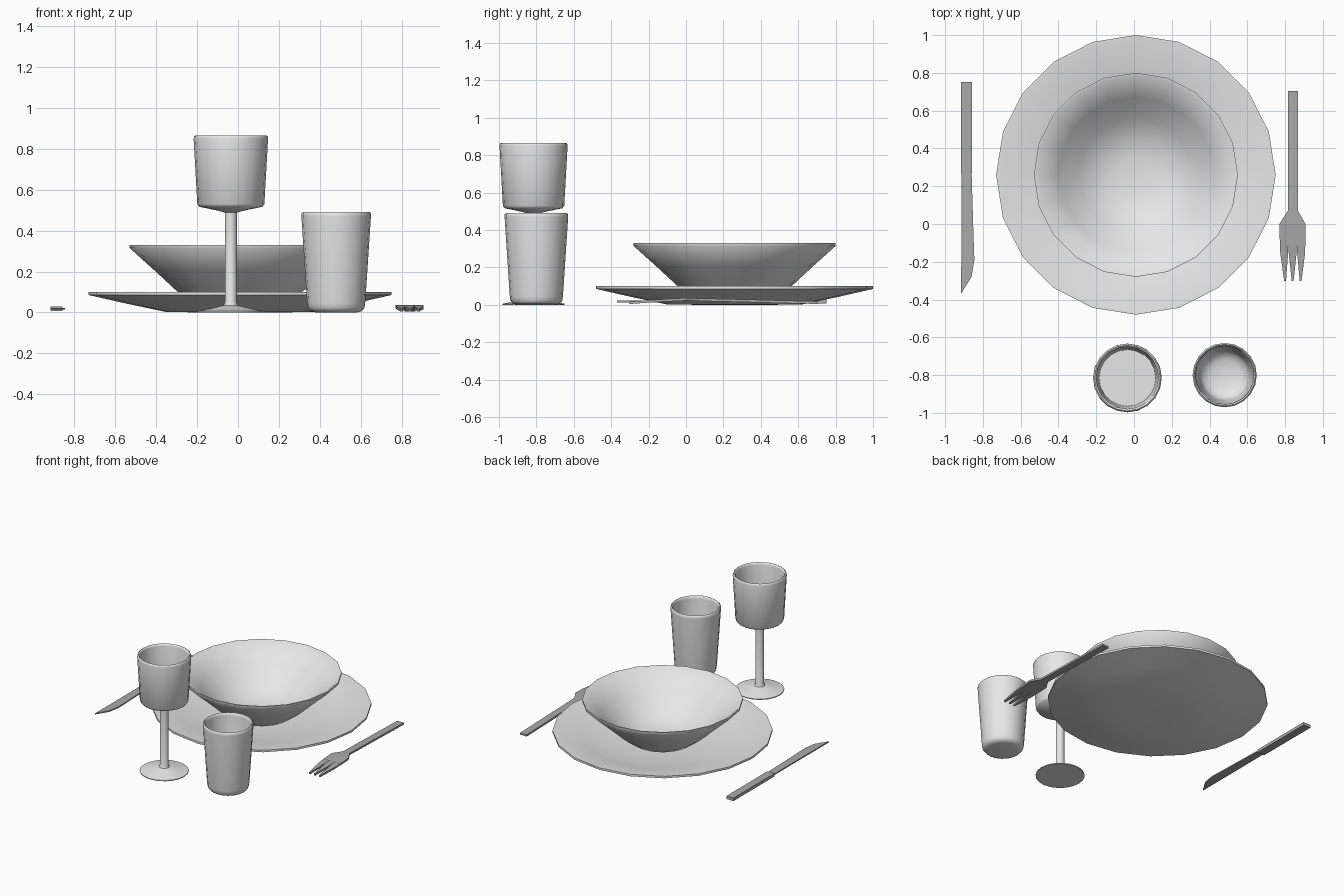
import bpy, bmesh, math

if "Cube" in bpy.data.objects:
    bpy.data.objects.remove(bpy.data.objects["Cube"])

def material(name, v):
    m = bpy.data.materials.new(name)
    m.diffuse_color = (v, v, v, 1)
    m.use_nodes = True
    m.node_tree.nodes["Principled BSDF"].inputs["Base Color"].default_value = m.diffuse_color
    return m

white = material("china_white", 0.8)
steel = material("steel_grey", 0.4)

def finish(name, bm, mat, angle):
    bmesh.ops.recalc_face_normals(bm, faces=bm.faces[:])
    me = bpy.data.meshes.new(name)
    bm.to_mesh(me)
    bm.free()
    me.materials.append(mat)
    ob = bpy.data.objects.new(name, me)
    bpy.context.collection.objects.link(ob)
    if angle:
        bpy.ops.object.select_all(action='DESELECT')
        ob.select_set(True)
        bpy.context.view_layer.objects.active = ob
        bpy.ops.object.shade_smooth_by_angle(angle=math.radians(angle))
    return ob

def lathe(name, profile, center, sides=20, angle=50):
    """Revolve (radius, z) points; the first and last ring are capped."""
    bm = bmesh.new()
    rings = []
    for r, z in profile:
        rings.append([bm.verts.new((center[0] + r * math.cos(2 * math.pi * i / sides),
                                    center[1] + r * math.sin(2 * math.pi * i / sides), z))
                      for i in range(sides)])
    for a, b in zip(rings, rings[1:]):
        for i in range(sides):
            j = (i + 1) % sides
            bm.faces.new((a[i], a[j], b[j], b[i]))
    bm.faces.new(rings[0])
    bm.faces.new(rings[-1])
    return finish(name, bm, white, angle)

def slab(name, outline, zmid, thick):
    """Extrude an (x, y) outline; zmid(y) gives the bend of the piece."""
    bm = bmesh.new()
    lo = [bm.verts.new((x, y, zmid(y) - thick / 2)) for x, y in outline]
    hi = [bm.verts.new((x, y, zmid(y) + thick / 2)) for x, y in outline]
    bm.faces.new(lo)
    bm.faces.new(hi)
    n = len(outline)
    for i in range(n):
        j = (i + 1) % n
        bm.faces.new((lo[i], lo[j], hi[j], hi[i]))
    return finish(name, bm, steel, 0)

# plate and bowl
dish = (0.01, 0.26)
lathe("plate", [(0.15, 0), (0.36, 0.002), (0.55, 0.042), (0.74, 0.085), (0.74, 0.10), (0.725, 0.10),
                (0.54, 0.06), (0.36, 0.022), (0.15, 0.02)], dish)
lathe("bowl", [(0.10, 0.025), (0.22, 0.035), (0.31, 0.105), (0.42, 0.207), (0.54, 0.315), (0.54, 0.33), (0.53, 0.33),
               (0.41, 0.222), (0.30, 0.122), (0.20, 0.062), (0.10, 0.045), (0.02, 0.042)], dish)

# stemmed glass
lathe("wine_glass", [(0.165, 0), (0.165, 0.006), (0.09, 0.022), (0.035, 0.035), (0.029, 0.05), (0.029, 0.488),
                     (0.06, 0.497), (0.155, 0.517), (0.164, 0.53), (0.182, 0.85), (0.18, 0.862), (0.174, 0.866),
                     (0.167, 0.862), (0.164, 0.85), (0.15, 0.54)], (-0.035, -0.815))

# tumbler
lathe("tumbler", [(0.10, 0), (0.125, 0.006), (0.138, 0.022), (0.142, 0.045), (0.17, 0.47), (0.17, 0.485), (0.163, 0.492),
                  (0.156, 0.485), (0.154, 0.47), (0.132, 0.07), (0.12, 0.04), (0.08, 0.02), (0.02, 0.016)],
      (0.48, -0.80))

# knife
slab("knife_handle", [(-0.917, 0.27), (-0.858, 0.27), (-0.858, 0.752), (-0.917, 0.752)],
     lambda y: 0.018, 0.022)
slab("knife_blade", [(-0.915, -0.368), (-0.86, -0.28), (-0.845, -0.19), (-0.85, -0.05),
                     (-0.86, 0.28), (-0.913, 0.28)], lambda y: 0.018, 0.009)

# fork, bent at the shoulder
def bend(y):
    return 0.03 - (0.018 * y / 0.7 if y > 0 else 0.045 * min(-y, 0.1) + 0.07 * max(-y - 0.1, 0))

slab("fork_handle", [(0.814, 0.07), (0.868, 0.07), (0.868, 0.705), (0.814, 0.705)], bend, 0.014)
slab("fork_head", [(0.814, 0.07), (0.77, 0.0), (0.908, 0.0), (0.868, 0.07)], bend, 0.014)
slab("fork_palm", [(0.77, 0.0), (0.772, -0.1), (0.908, -0.1), (0.908, 0.0)], bend, 0.014)
for i, (x, tip) in enumerate([(0.795, 0.800), (0.84, 0.84), (0.885, 0.882)]):
    slab(f"fork_tine_{i + 1}", [(x - 0.022, -0.1), (x - 0.021, -0.15), (tip - 0.005, -0.302), (tip + 0.005, -0.302),
                               (x + 0.021, -0.15), (x + 0.022, -0.1)], bend, 0.013)
